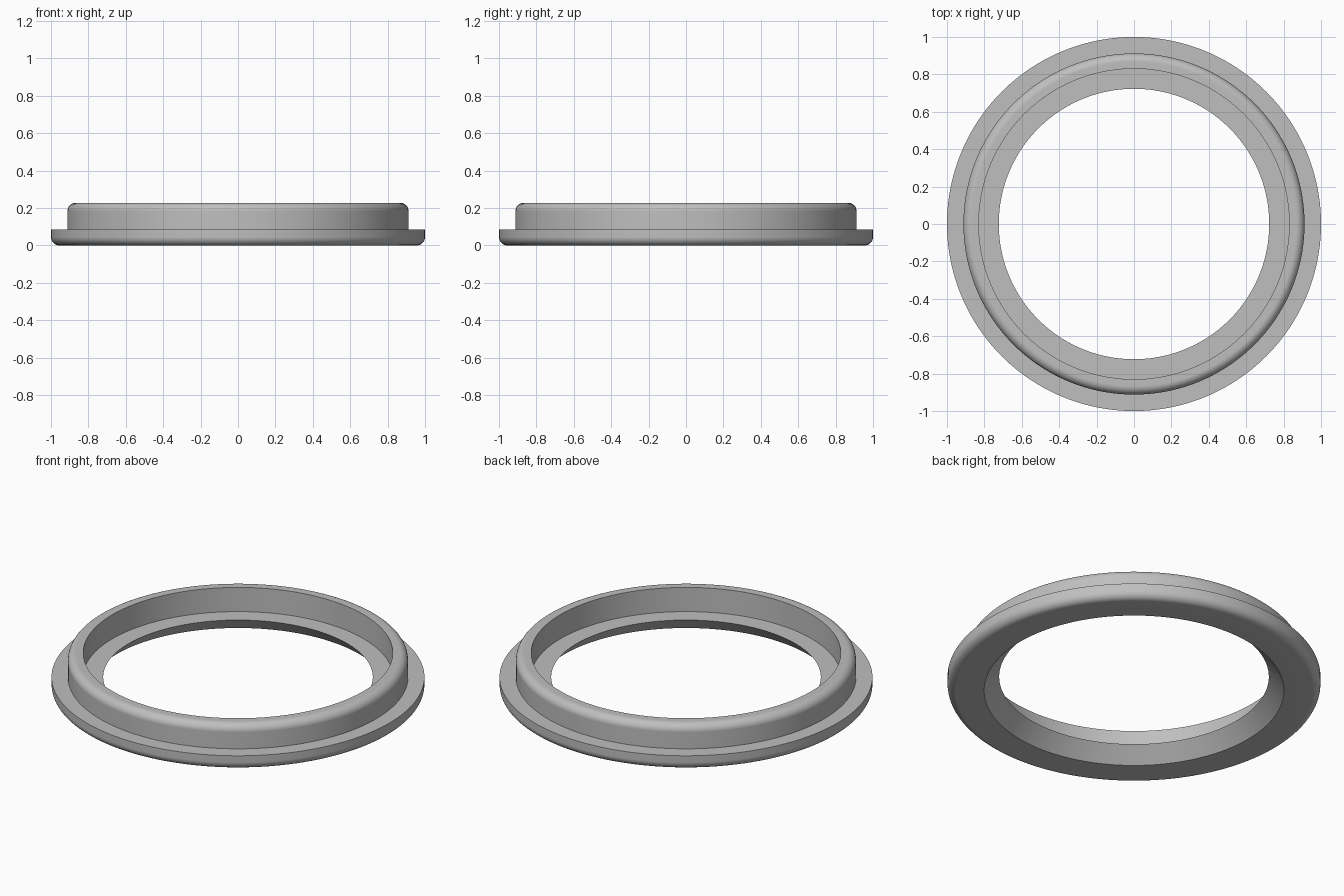
import bpy
import bmesh
import math
from mathutils import Vector

if "Cube" in bpy.data.objects:
    bpy.data.objects.remove(bpy.data.objects["Cube"], do_unlink=True)

SEGMENTS = 160
OUTER, WALL, RIM_INNER = 1.0, 0.912, 0.83
HOLE_TOP, HOLE_BOTTOM = 0.723, 0.804
FLANGE_TOP, RIM_TOP = 0.085, 0.228
FILLET = 0.045


def fillet(cx, cz, start, end, steps=8):
    """Quarter-round points as (radius, height)."""
    angles = [math.radians(start + (end - start) * i / steps) for i in range(steps + 1)]
    return [(cx + FILLET * math.cos(a), cz + FILLET * math.sin(a)) for a in angles]


def revolve(name, profile, material):
    """Spin a closed profile about the z axis into a ring."""
    bm = bmesh.new()
    verts = [bm.verts.new((r, 0, z)) for r, z in profile]
    edges = [bm.edges.new((v, verts[(i + 1) % len(verts)])) for i, v in enumerate(verts)]
    bmesh.ops.spin(bm, geom=verts + edges, cent=Vector(), axis=Vector((0, 0, 1)),
                   angle=math.tau, steps=SEGMENTS)
    bmesh.ops.remove_doubles(bm, verts=bm.verts, dist=0.0001)
    bmesh.ops.recalc_face_normals(bm, faces=bm.faces)
    mesh = bpy.data.meshes.new(name)
    bm.to_mesh(mesh)
    bm.free()
    mesh.materials.append(material)
    obj = bpy.data.objects.new(name, mesh)
    bpy.context.collection.objects.link(obj)
    return obj


# Plain grey finish
grey = bpy.data.materials.new("plain_grey")
grey.use_nodes = True
colour = (0.52, 0.52, 0.52, 1)
grey.diffuse_color = colour
grey.node_tree.nodes["Principled BSDF"].inputs["Base Color"].default_value = colour

# Flange with rounded underside, raised collar with rounded rim,
# inner ledge and flared opening below
profile = [(HOLE_BOTTOM, 0)]
profile += fillet(OUTER - FILLET, FILLET, -90, 0)
profile += [(OUTER, FLANGE_TOP), (WALL, FLANGE_TOP)]
profile += fillet(WALL - FILLET, RIM_TOP - FILLET, 0, 90)
profile += [(RIM_INNER, RIM_TOP), (RIM_INNER, FLANGE_TOP), (HOLE_TOP, FLANGE_TOP)]
ring = revolve("flanged_ring", profile, grey)

# Smooth rounds, crisp corners and level flats
bpy.ops.object.select_all(action="DESELECT")
ring.select_set(True)
bpy.context.view_layer.objects.active = ring
bpy.ops.object.shade_smooth_by_angle(angle=math.radians(30))
weighted = ring.modifiers.new("level_flats", "WEIGHTED_NORMAL")
weighted.keep_sharp = True
